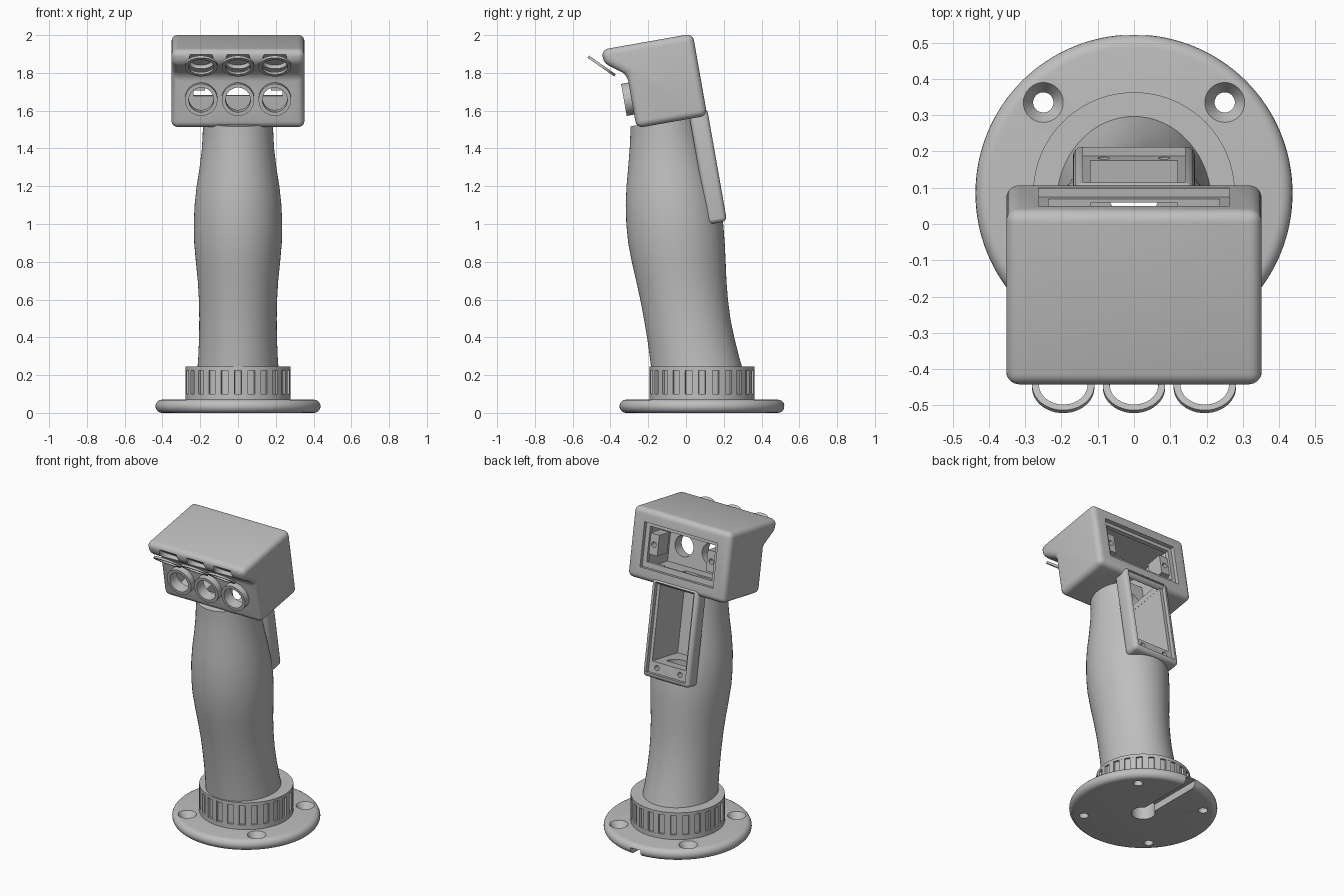
import bpy, bmesh, math
from mathutils import Matrix, Vector

if "Cube" in bpy.data.objects:
    bpy.data.objects.remove(bpy.data.objects["Cube"])

GREY = bpy.data.materials.new("plain_grey")
GREY.diffuse_color = (0.52, 0.52, 0.52, 1)
GREY.use_nodes = True
GREY.node_tree.nodes["Principled BSDF"].inputs["Base Color"].default_value = GREY.diffuse_color
TILT = Matrix.Rotation(math.radians(10), 4, 'X')   # lean of the head and back panel
BASE_Y = 0.085


def make(name, bm, matrix=Matrix()):
    bmesh.ops.remove_doubles(bm, verts=bm.verts, dist=1e-5)
    bmesh.ops.recalc_face_normals(bm, faces=bm.faces)
    bm.transform(matrix)
    me = bpy.data.meshes.new(name)
    bm.to_mesh(me)
    bm.free()
    ob = bpy.data.objects.new(name, me)
    bpy.context.collection.objects.link(ob)
    me.materials.append(GREY)
    return ob


def lathe(name, profile, matrix=Matrix(), segs=64, closed=False):
    bm = bmesh.new()
    rings = [[bm.verts.new((r * math.cos(2 * math.pi * i / segs), r * math.sin(2 * math.pi * i / segs), z))
              for i in range(segs)] for r, z in profile]
    pairs = list(zip(rings, rings[1:])) + ([(rings[-1], rings[0])] if closed else [])
    for a, b in pairs:
        for i in range(segs):
            j = (i + 1) % segs
            bm.faces.new((a[i], a[j], b[j], b[i]))
    return make(name, bm, matrix)


def cylinder(name, r, z0, z1, matrix=Matrix(), segs=48):
    return lathe(name, [(0, z0), (r, z0), (r, z1), (0, z1)], matrix, segs)


def tube(name, r_out, r_in, z0, z1, matrix):
    return lathe(name, [(r_in, z0), (r_out, z0), (r_out, z1), (r_in, z1)], matrix, 48, True)


def prism(name, profile, x0, x1, matrix=TILT):
    # extrude a (y, z) outline along x
    bm = bmesh.new()
    a, b = [[bm.verts.new((x, y, z)) for y, z in profile] for x in (x0, x1)]
    bm.faces.new(a)
    bm.faces.new(b)
    for i in range(len(a)):
        j = (i + 1) % len(a)
        bm.faces.new((a[i], a[j], b[j], b[i]))
    return make(name, bm, matrix)


def block(name, x0, x1, y0, y1, z0, z1, matrix=TILT):
    return prism(name, [(y0, z0), (y1, z0), (y1, z1), (y0, z1)], x0, x1, matrix)


def apply_mods(ob):
    deps = bpy.context.evaluated_depsgraph_get()
    me = bpy.data.meshes.new_from_object(ob.evaluated_get(deps))
    ob.modifiers.clear()
    ob.data = me


def bevel(ob, width, segs):
    m = ob.modifiers.new("bevel", 'BEVEL')
    m.width, m.segments, m.limit_method = width, segs, 'ANGLE'
    m.angle_limit = math.radians(25)
    apply_mods(ob)


def cut(ob, cutters):
    for c in cutters:
        m = ob.modifiers.new("cut", 'BOOLEAN')
        m.operation, m.solver, m.object = 'DIFFERENCE', 'EXACT', c
        apply_mods(ob)


def at(x, y, z, angle=0):
    return TILT @ Matrix.Translation((x, y, z)) @ Matrix.Rotation(math.radians(angle), 4, 'X')


cutters = []


def cutter(ob):
    ob.hide_render = True
    cutters.append(ob)
    return ob


# cable bore shared by base, collar and grip
foot = Matrix.Translation((0, BASE_Y, 0))
bore = cutter(cylinder("bore_cutter", 0.07, -0.1, 1.12, foot))

# base plate with round rim, countersunk holes and cable slot
rim = [(0.402 + 0.035 * math.cos(t), 0.035 + 0.035 * math.sin(t))
       for t in [math.radians(-90 + 18 * i) for i in range(11)]]
base = lathe("base_plate", [(0, 0)] + rim + [(0, 0.07)], foot, 128)
holes = [cutter(lathe("screw_cutter", [(0, -0.02), (0.028, -0.02), (0.028, 0.03), (0.055, 0.07), (0.055, 0.1), (0, 0.1)],
                      Matrix.Translation((sx * 0.25, BASE_Y + sy * 0.25, 0)), 32))
         for sx in (-1, 1) for sy in (-1, 1)]
slot = cutter(block("slot_cutter", -0.035, 0.035, BASE_Y, 0.7, -0.05, 0.045, Matrix()))
cut(base, holes + [slot, bore])

# ribbed collar
collar = lathe("collar", [(0, 0.065), (0.278, 0.065), (0.278, 0.1), (0.266, 0.1), (0.266, 0.225),
                          (0.278, 0.225), (0.278, 0.245), (0, 0.245)], foot, 96)
cut(collar, [bore])
RIBS = 24
for i in range(RIBS):
    turn = foot @ Matrix.Rotation(2 * math.pi * (i + 0.5) / RIBS, 4, 'Z')
    block("collar_rib", -0.018, 0.018, 0.26, 0.2775, 0.095, 0.23, turn)

# hand grip: height, half width, front y, back y
stations = [(0.2, 0.217, -0.18, 0.31), (0.3, 0.21, -0.192, 0.28), (0.4, 0.206, -0.206, 0.255),
            (0.5, 0.205, -0.223, 0.235), (0.6, 0.207, -0.242, 0.222), (0.7, 0.213, -0.264, 0.214),
            (0.8, 0.223, -0.287, 0.21), (0.9, 0.232, -0.306, 0.205), (1.0, 0.234, -0.316, 0.197),
            (1.1, 0.23, -0.319, 0.18), (1.2, 0.219, -0.315, 0.155), (1.3, 0.203, -0.306, 0.128),
            (1.4, 0.191, -0.298, 0.1), (1.47, 0.187, -0.295, 0.08), (1.55, 0.185, -0.295, 0.06)]
bm = bmesh.new()
rings, N = [], 64
for k, (z, w, f, b) in enumerate(stations):
    ring = []
    for i in range(N):
        a = 2 * math.pi * i / N
        y = (f + b) / 2 + (b - f) / 2 * math.sin(a)
        top = k == len(stations) - 1
        ring.append(bm.verts.new((w * math.cos(a), y, (1.545 + 0.1736 * y) / 0.985 if top else z)))
    rings.append(ring)
for a, b in zip(rings, rings[1:]):
    for i in range(N):
        j = (i + 1) % N
        bm.faces.new((a[i], a[j], b[j], b[i]))
bm.faces.new(rings[0])
bm.faces.new(rings[-1])
grip = make("grip", bm)

# back panel with a stepped pocket and two screw holes
panel = block("back_panel", -0.168, 0.168, 0.29, 0.39, 0.962, 1.57)
bevel(panel, 0.025, 4)
pocket = cutter(block("pocket_cutter", -0.12, 0.12, 0.1, 0.5, 1.06, 1.54))
step = cutter(block("step_cutter", -0.14, 0.14, 0.365, 0.5, 0.99, 1.55))
passage = cutter(block("passage_cutter", -0.119, 0.119, 0.11, 0.35, 1.5, 1.65))
pins = [cutter(cylinder("pin_cutter", 0.016, -0.05, 0.1, at(s * 0.083, 0.36, 1.025, -90), 24)) for s in (-1, 1)]
cut(panel, [step, pocket, passage] + pins)
cut(grip, [step, pocket, passage, bore] + pins)

# head housing with a front brow, hollow inside and open at the back
head = prism("head_housing", [(0.004, 1.53), (0.384, 1.53), (0.384, 1.971), (-0.107, 1.971),
                              (-0.107, 1.898), (0.004, 1.818)], -0.352, 0.352)
bevel(head, 0.035, 5)
cavity = cutter(prism("cavity_cutter", [(0.034, 1.57), (0.335, 1.57), (0.335, 1.94), (-0.06, 1.94),
                                        (-0.06, 1.9), (0.034, 1.835)], -0.3, 0.3))
opening = cutter(block("opening_cutter", -0.235, 0.235, 0.3, 0.5, 1.645, 1.865))
recess = cutter(block("recess_cutter", -0.263, 0.263, 0.36, 0.5, 1.61, 1.89))
lower, upper = [], []
for x in (-0.195, 0, 0.195):
    low, high = at(x, 0.004, 1.689, -90), at(x, -0.121, 1.886, -45)
    lower.append(cutter(cylinder("lower_cutter", 0.066, -0.1, 0.08, low)))
    upper.append(cutter(cylinder("upper_cutter", 0.066, -0.1, 0.052, high)))
    # switch bezels
    tube("lower_bezel", 0.086, 0.066, -0.04, 0.01, low)
    tube("upper_bezel", 0.086, 0.067, -0.007, 0.007, high)
cut(head, [cavity, opening, recess, passage] + lower + upper)

# screw posts inside the back opening
for s in (-1, 1):
    xs = sorted((s * 0.175, s * 0.24))
    post = block("screw_post", xs[0], xs[1], 0.24, 0.345, 1.69, 1.82)
    cut(post, [cutter(cylinder("post_cutter", 0.017, -0.05, 0.1, at(s * 0.207, 0.345, 1.755, -90), 24))])

# remove helpers, then smooth the curved surfaces
for c in cutters:
    bpy.data.objects.remove(c)
for ob in bpy.context.collection.objects:
    ob.select_set(True)
    bpy.context.view_layer.objects.active = ob
bpy.ops.object.shade_smooth_by_angle(angle=math.radians(30))
